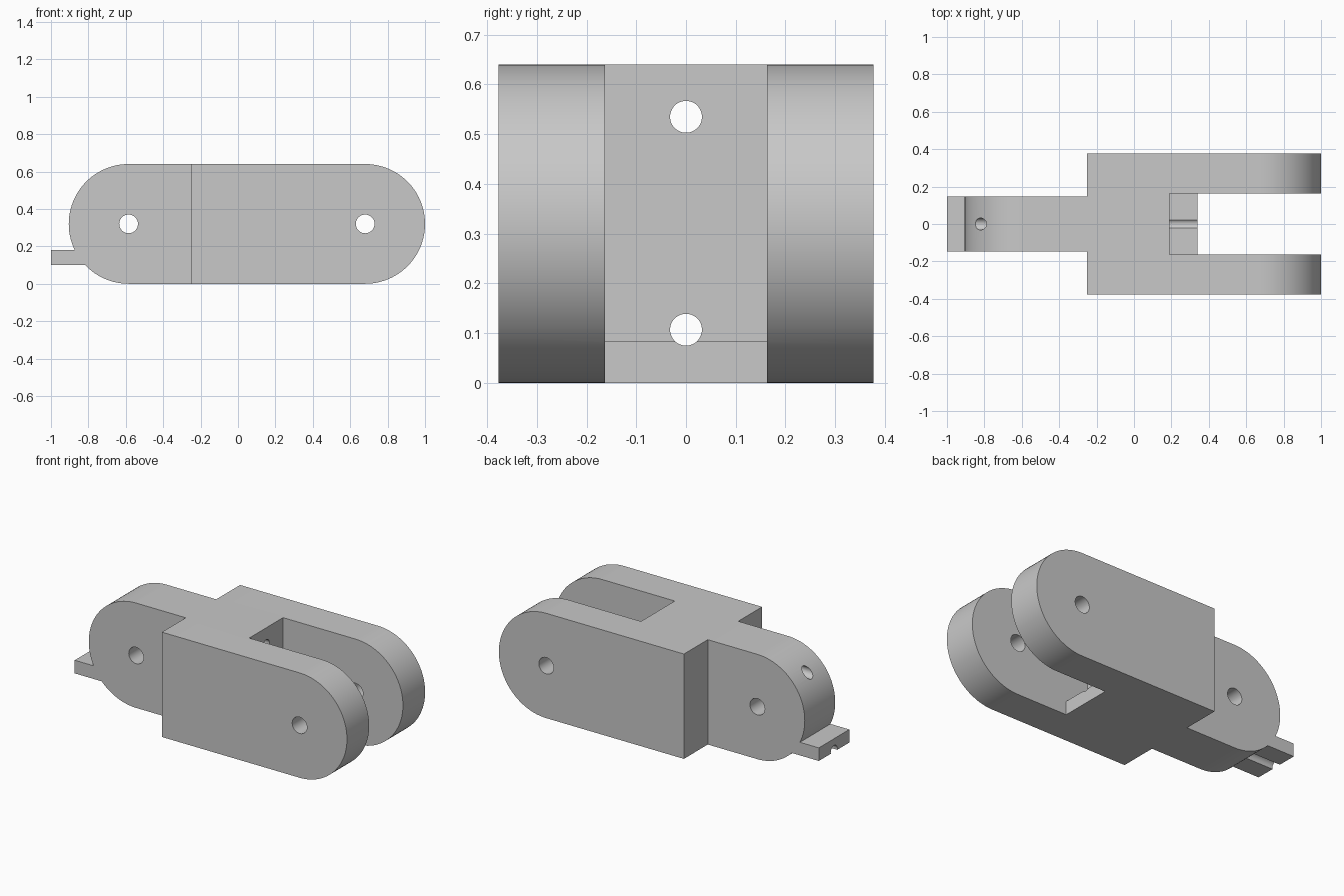
import bpy
import bmesh
from math import pi, sin, cos
from mathutils import Matrix, Vector

default = bpy.data.objects.get("Cube")
if default:
    bpy.data.objects.remove(default, do_unlink=True)

R = 0.32                        # radius of the rounded ends, half the height
TONGUE_X, FORK_X = -0.585, 0.68  # pin centres
HALF_W, TONGUE_W, SLOT_W = 0.377, 0.147, 0.163
SHOULDER_X = -0.25

grey = bpy.data.materials.new("plain grey")
grey.use_nodes = True
grey.diffuse_color = (0.58, 0.58, 0.58, 1)
grey.node_tree.nodes["Principled BSDF"].inputs["Base Color"].default_value = grey.diffuse_color


def add(name, bm):
    bmesh.ops.recalc_face_normals(bm, faces=bm.faces)
    mesh = bpy.data.meshes.new(name)
    bm.to_mesh(mesh)
    bm.free()
    mesh.materials.append(grey)
    obj = bpy.data.objects.new(name, mesh)
    bpy.context.collection.objects.link(obj)
    return obj


def box(name, low, high):
    low, high = Vector(low), Vector(high)
    bm = bmesh.new()
    bmesh.ops.create_cube(bm, size=1, matrix=Matrix.Translation((low + high) / 2)
                          @ Matrix.Diagonal((*(high - low), 1)))
    return add(name, bm)


def rod(name, centre, radius, axis):
    bm = bmesh.new()
    turn = Matrix.Rotation(pi / 2, 4, "Y" if axis == "X" else "X")
    bmesh.ops.create_cone(bm, cap_ends=True, segments=48, radius1=radius, radius2=radius,
                          depth=3, matrix=Matrix.Translation(centre) @ turn)
    return add(name, bm)


def combine(target, tool, operation="DIFFERENCE"):
    mod = target.modifiers.new(tool.name, "BOOLEAN")
    mod.operation, mod.solver, mod.object = operation, "EXACT", tool
    bpy.context.view_layer.objects.active = target
    bpy.ops.object.modifier_apply(modifier=mod.name)
    bpy.data.objects.remove(tool, do_unlink=True)


# Round-ended bar, extruded across the full width
bm = bmesh.new()
steps = 48
outline = []
for cx, start in ((FORK_X, -pi / 2), (TONGUE_X, pi / 2)):
    for i in range(steps + 1):
        a = start + pi * i / steps
        outline.append(bm.verts.new((cx + R * cos(a), -HALF_W, R + R * sin(a))))
face = bm.faces.new(outline)
side = bmesh.ops.extrude_face_region(bm, geom=[face])
bmesh.ops.translate(bm, vec=(0, 2 * HALF_W, 0),
                    verts=[v for v in side["geom"] if isinstance(v, bmesh.types.BMVert)])
link = add("hinge_link", bm)

# Stop tab at the tongue end
combine(link, box("stop_tab", (-1, -0.3, 0.1), (-0.6, 0.3, 0.18)), "UNION")

# Narrow the tongue on both sides
for s in (-1, 1):
    ys = sorted((s * TONGUE_W, s))
    combine(link, box("shoulder_cutter", (-2, ys[0], -1), (SHOULDER_X, ys[1], 2)))

# Fork slot with a low step at its inner end
combine(link, box("slot_cutter", (0.34, -SLOT_W, -1), (2, SLOT_W, 2)))
combine(link, box("step_cutter", (0.19, -SLOT_W, 0.083), (1.9, SLOT_W, 1.9)))

# Pin holes across, cord holes lengthwise
for x in (TONGUE_X, FORK_X):
    combine(link, rod("pin_hole_cutter", (x, 0, R), 0.05, "Y"))
for z in (0.107, 0.535):
    combine(link, rod("cord_hole_cutter", (0, 0, z), 0.032, "X"))

# Smooth curved walls, crisp edges
bpy.ops.object.select_all(action="DESELECT")
link.select_set(True)
bpy.context.view_layer.objects.active = link
bpy.ops.object.shade_smooth_by_angle(angle=pi / 6)
